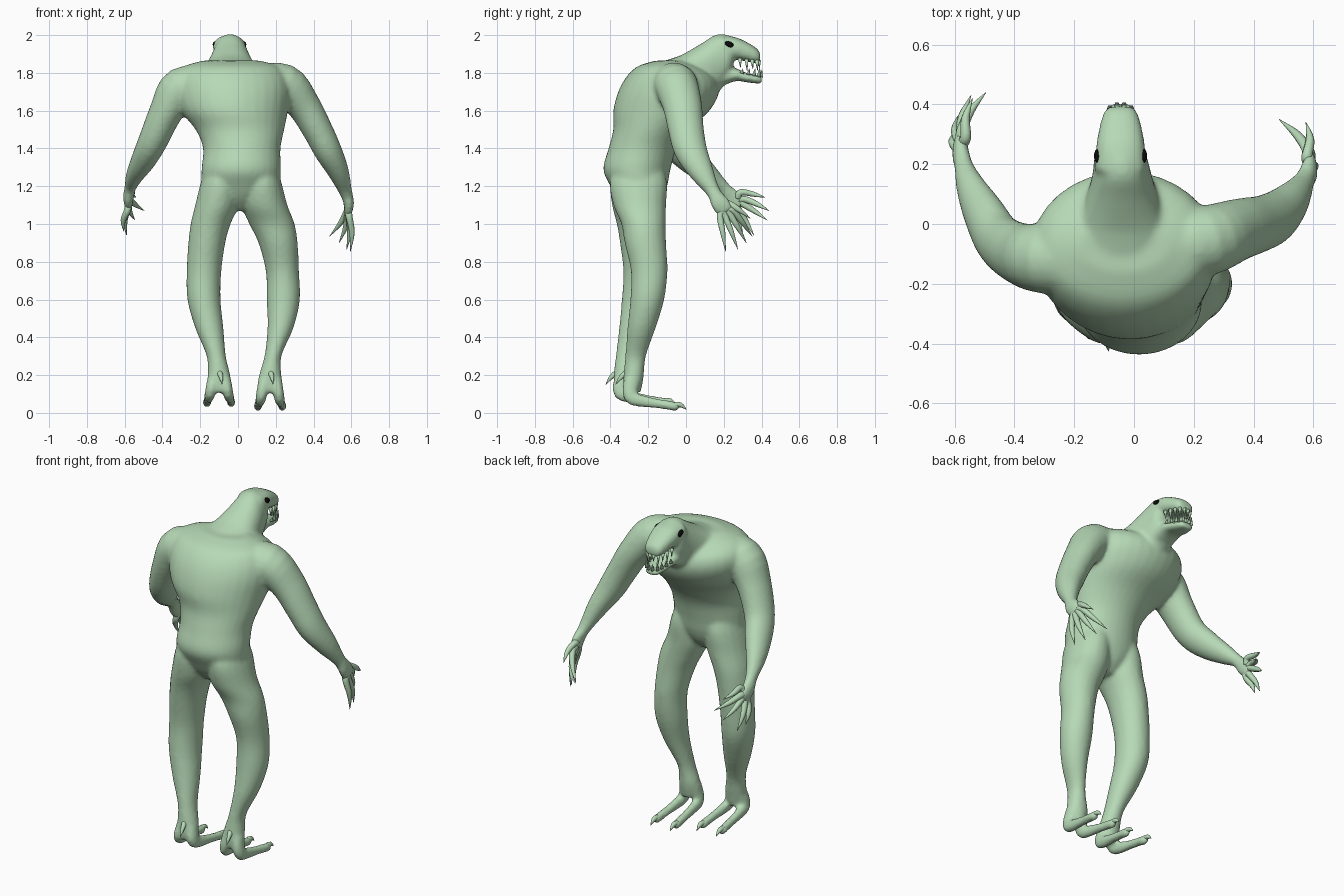
import bpy, bmesh, math
from mathutils import Vector, Matrix


def material(name, rgb):
    m = bpy.data.materials.new(name)
    m.diffuse_color = (*rgb, 1)
    return m


SKIN = material("pale green skin", (0.47, 0.69, 0.47))
BLACK = material("black eye", (0.003, 0.003, 0.003))


def refine(pts, steps):
    """Catmull-Rom interpolation of (x, y, z, a, b) sections."""
    out = []
    for i in range(len(pts) - 1):
        p0, p1 = pts[max(i - 1, 0)], pts[i]
        p2, p3 = pts[i + 1], pts[min(i + 2, len(pts) - 1)]
        for s in range(steps):
            t = s / steps
            out.append([0.5 * (2 * b + (c - a) * t + (2 * a - 5 * b + 4 * c - d) * t * t
                               + (3 * b - a - 3 * c + d) * t ** 3)
                        for a, b, c, d in zip(p0, p1, p2, p3)])
    return out + [list(pts[-1])]


def tube(bm, pts, ref=(1, 0, 0), axis=None, sides=20, steps=4, power=1.0):
    """Closed loft; a is the radius along ref, b the radius across it."""
    pts = refine(pts, steps)
    cs = [Vector(p[:3]) for p in pts]
    rings = []
    for i, p in enumerate(pts):
        t = Vector(axis) if axis else cs[min(i + 1, len(cs) - 1)] - cs[max(i - 1, 0)]
        t.normalize()
        u = Vector(ref)
        u = (u - t * u.dot(t)).normalized()
        v = t.cross(u)
        ring = []
        for k in range(sides):
            w = 2 * math.pi * k / sides
            c, s = math.cos(w), math.sin(w)
            c = math.copysign(abs(c) ** power, c)
            s = math.copysign(abs(s) ** power, s)
            ring.append(bm.verts.new(cs[i] + u * c * max(p[3], 0.001) + v * s * max(p[4], 0.001)))
        rings.append(ring)
    for r, q in zip(rings, rings[1:]):
        for k in range(sides):
            j = (k + 1) % sides
            bm.faces.new((r[k], r[j], q[j], q[k]))
    bm.faces.new(rings[0][::-1])
    bm.faces.new(rings[-1])


def finish(bm, name, mat):
    bmesh.ops.recalc_face_normals(bm, faces=bm.faces)
    me = bpy.data.meshes.new(name)
    for f in bm.faces:
        f.smooth = True
    bm.to_mesh(me)
    bm.free()
    me.materials.append(mat)
    ob = bpy.data.objects.new(name, me)
    bpy.context.collection.objects.link(ob)
    return ob


UP, FORWARD = (0, 0, 1), (0, 1, 0)
body = bmesh.new()

# torso, hips to shoulders
tube(body, [
    (.01, -.245, 1.07, .03, .06), (.01, -.245, 1.13, .11, .115), (.015, -.25, 1.2, .2, .15),
    (.017, -.26, 1.29, .21, .178), (.02, -.23, 1.4, .205, .18), (.01, -.185, 1.5, .235, .2),
    (-.02, -.13, 1.6, .285, .255), (-.03, -.092, 1.7, .31, .267), (-.035, -.08, 1.78, .3, .235),
    (-.035, -.09, 1.835, .25, .165), (-.035, -.08, 1.865, .15, .08)], axis=UP, sides=32)

# neck and back of head
tube(body, [
    (-.04, -.16, 1.73, .21, .12), (-.04, -.05, 1.755, .18, .13), (-.04, .0, 1.77, .155, .138),
    (-.04, .08, 1.80, .125, .155), (-.04, .16, 1.845, .1, .158), (-.045, .23, 1.885, .086, .113),
    (-.045, .25, 1.9, .06, .08)], axis=FORWARD, sides=28, power=.95)

# upper and lower jaw
tube(body, [
    (-.045, .18, 1.935, .088, .065), (-.045, .26, 1.93, .082, .06), (-.045, .32, 1.912, .072, .052),
    (-.045, .37, 1.892, .058, .042), (-.045, .393, 1.882, .04, .026)], axis=FORWARD, power=.85)
tube(body, [
    (-.045, .17, 1.77, .075, .05), (-.045, .26, 1.79, .07, .034), (-.045, .32, 1.775, .062, .025),
    (-.045, .38, 1.765, .048, .022), (-.045, .403, 1.76, .034, .016)], axis=FORWARD, power=.85)

# left and right leg
tube(body, [
    (-.08, -.25, 1.33, .08, .12), (-.092, -.252, 1.22, .105, .15), (-.112, -.25, 1.1, .115, .142),
    (-.145, -.24, 1.0, .106, .127), (-.165, -.235, .9, .098, .115), (-.18, -.23, .75, .092, .102),
    (-.18, -.24, .6, .088, .1), (-.152, -.272, .45, .075, .082), (-.115, -.312, .3, .051, .06),
    (-.1, -.33, .19, .06, .054), (-.1, -.335, .11, .045, .045)], axis=UP)
tube(body, [
    (.11, -.25, 1.33, .08, .12), (.125, -.252, 1.22, .105, .152), (.14, -.245, 1.1, .122, .14),
    (.18, -.225, 1.0, .12, .118), (.212, -.215, .9, .104, .11), (.235, -.195, .75, .088, .097),
    (.24, -.205, .6, .088, .09), (.225, -.235, .45, .069, .075), (.185, -.267, .3, .045, .055),
    (.17, -.278, .19, .06, .054), (.17, -.283, .11, .045, .045)], axis=UP)

# left and right arm, down to the flat palm
tube(body, [
    (-.16, -.12, 1.72, .12, .11), (-.3, -.115, 1.715, .118, .115), (-.38, -.1, 1.595, .105, .09),
    (-.45, -.055, 1.44, .092, .078), (-.5, .03, 1.34, .08, .066), (-.545, .12, 1.26, .057, .048),
    (-.57, .195, 1.195, .036, .032), (-.58, .24, 1.14, .048, .028), (-.58, .29, 1.095, .045, .02)],
    ref=(0, 1, 0))
tube(body, [
    (.11, -.08, 1.73, .12, .11), (.245, -.055, 1.735, .118, .113), (.345, -.02, 1.63, .105, .09),
    (.42, .0, 1.5, .095, .08), (.475, .025, 1.39, .088, .074), (.53, .08, 1.28, .067, .057),
    (.57, .145, 1.17, .038, .035), (.587, .18, 1.11, .05, .028), (.583, .215, 1.06, .045, .02)],
    ref=(0, 1, 0))

# toes: two per foot, starting behind the ankle
claws = bmesh.new()
for x, y, z in ((-.1, -.335, .02), (.17, -.283, 0)):
    for out in (-1, 1):
        dx = out * .056
        tube(body, [
            (x + dx * .5, y, .18, .035, .045), (x + dx * .85, y - .01, z + .085, .029, .04),
            (x + dx, y + .08, z + .058, .024, .03), (x + dx * 1.1, y + .17, z + .044, .023, .025),
            (x + dx * 1.15, y + .225, z + .034, .023, .026), (x + dx * 1.15, y + .25, z + .03, .012, .014)],
            sides=12)
        tube(claws, [
            (x + dx * 1.15, y + .22, z + .042, .016, .016), (x + dx * 1.15, y + .255, z + .042, .012, .013),
            (x + dx * 1.15, y + .285, z + .018, .001, .001)], sides=8, steps=3)
    # heel spur
    tube(claws, [(x, y - .02, .22, .018, .018), (x + .01, y - .06, .19, .012, .012),
                 (x + .015, y - .09, .15, .001, .001)], sides=8, steps=3)
finish(claws, "toe_claws", SKIN)

skin = finish(body, "body", SKIN)
remesh = skin.modifiers.new("blend", 'REMESH')
remesh.mode = 'VOXEL'
remesh.voxel_size = 0.011
remesh.use_smooth_shade = True
smooth = skin.modifiers.new("soften", 'SMOOTH')
smooth.factor = 0.5
smooth.iterations = 8

# fingers: a fan from the knuckles, thumb from the wrist
hands = {
    "left_fingers": ((-.575, .315, 1.13), (-.586, .25, 1.07),
                     [(-.495, .44, 1.07), (-.545, .43, 1.02), (-.59, .36, .94), (-.605, .30, .96)],
                     (-.572, .235, 1.18), (-.54, .42, 1.14)),
    "right_fingers": ((.578, .25, 1.07), (.588, .18, 1.04),
                      [(.485, .35, .935), (.535, .32, .9), (.575, .275, .865), (.595, .21, .855)],
                      (.58, .18, 1.14), (.575, .34, 1.03)),
}
for name, (k0, k1, tips, wrist, thumb) in hands.items():
    bm = bmesh.new()
    k0, k1 = Vector(k0), Vector(k1)
    palm = (Vector(wrist) + k0 + k1) / 3
    pairs = [(k0.lerp(k1, i / 3), Vector(t)) for i, t in enumerate(tips)]
    pairs.append((Vector(wrist).lerp(Vector(thumb), .3), Vector(thumb)))
    side = math.copysign(.012, k0.x)
    for base, tip in pairs:
        mid = base.lerp(tip, .5) + Vector((side, 0, .004))
        tube(bm, [(*palm.lerp(base, .3), .02, .02), (*base, .018, .018),
                  (*mid, .014, .014), (*tip, .001, .001)], ref=(1, 0, 0), sides=10, steps=4)
    finish(bm, name, SKIN)

# teeth along both jaws
bm = bmesh.new()
for y, half, up, low in ((.285, .062, .04, .025), (.32, .056, .055, .035), (.35, .048, .04, .04),
                         (.375, .036, .045, .05), (.386, .012, .03, .04)):
    for s in (-1, 1):
        x = -.045 + s * half
        zu = 1.88 - (y - .27) * .12
        tube(bm, [(x, y, zu, .01, .013), (x, y + .004, zu - up - .01, .001, .001)], sides=6, steps=1)
        zl = 1.8 - (y - .27) * .2
        tube(bm, [(x, y + .01, zl, .01, .013), (x, y + .016, zl + low, .001, .001)], sides=6, steps=1)
finish(bm, "teeth", SKIN)

# eyes
for s, name in ((-1, "left_eye"), (1, "right_eye")):
    bm = bmesh.new()
    bmesh.ops.create_uvsphere(bm, u_segments=16, v_segments=10, radius=1)
    m = (Matrix.Translation((-.045 + s * .072, .228, 1.95)) @ Matrix.Rotation(math.radians(-20), 4, 'X')
         @ Matrix.Diagonal((.017, .028, .017, 1)))
    bmesh.ops.transform(bm, matrix=m, verts=bm.verts)
    finish(bm, name, BLACK)
